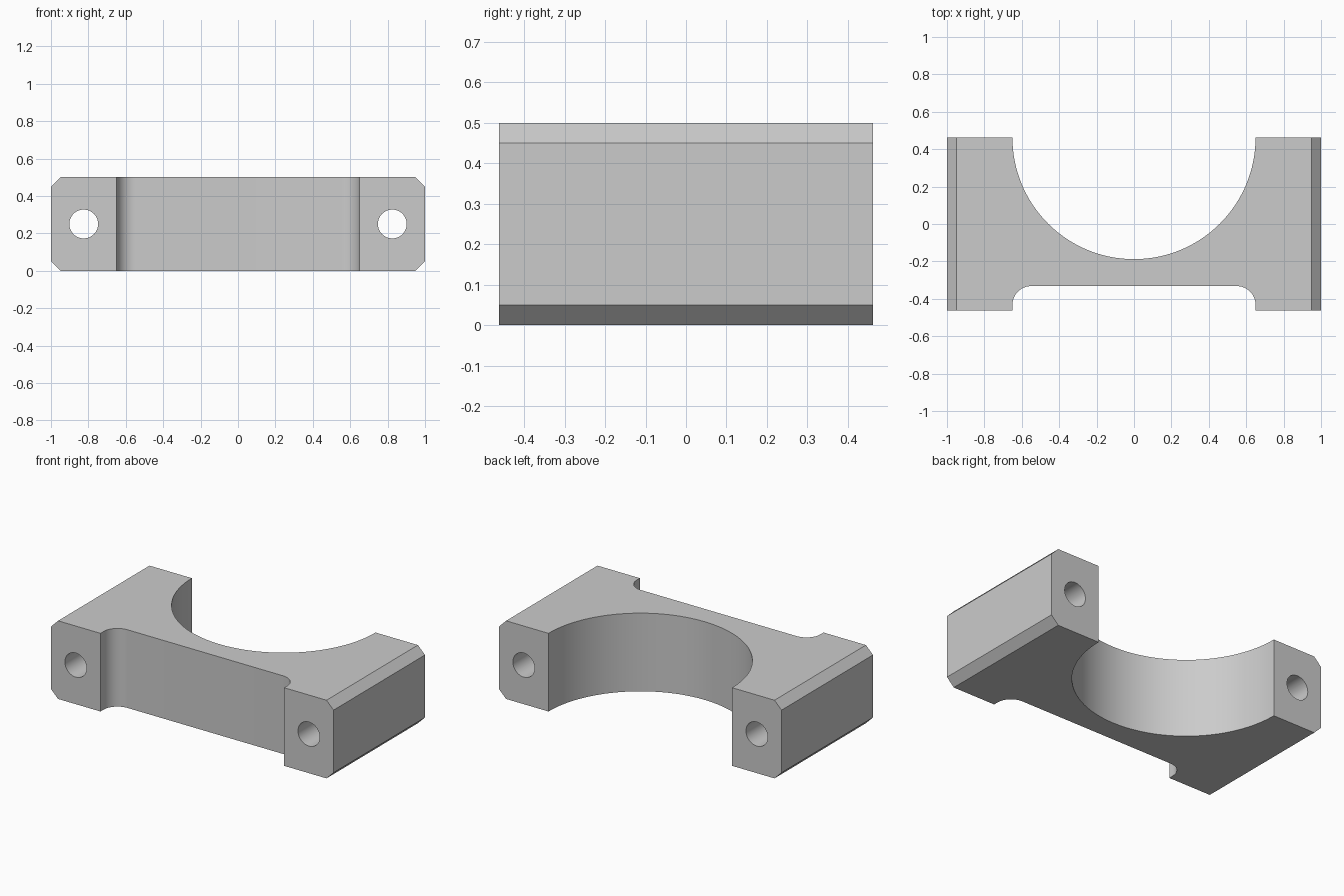
import bpy, bmesh
from math import cos, sin, pi, radians

default = bpy.data.objects.get("Cube")
if default:
    bpy.data.objects.remove(default, do_unlink=True)

HALF_Y, HEIGHT = 0.462, 0.5
SADDLE_R, FILLET_R, RECESS_Y = 0.65, 0.1, -0.332
HOLE_X, HOLE_R, CHAMFER = 0.825, 0.077, 0.05


def arc(cx, cy, r, start, end, steps):
    """Points along an arc, angles in degrees."""
    angles = [radians(start + (end - start) * i / steps) for i in range(steps + 1)]
    return [(cx + r * cos(a), cy + r * sin(a)) for a in angles]


# Plain grey metal
metal = bpy.data.materials.new("grey metal")
metal.use_nodes = True
grey = (0.6, 0.6, 0.6, 1)
metal.diffuse_color = grey
metal.node_tree.nodes["Principled BSDF"].inputs["Base Color"].default_value = grey

# Plan outline: half-round saddle at the back, filleted recess at the front
inner = SADDLE_R - FILLET_R
outline = [(1, -HALF_Y), (1, HALF_Y)]
outline += arc(0, HALF_Y, SADDLE_R, 0, -180, 64)
outline += [(-1, HALF_Y), (-1, -HALF_Y), (-SADDLE_R, -HALF_Y)]
outline += arc(-inner, RECESS_Y - FILLET_R, FILLET_R, 180, 90, 12)
outline += arc(inner, RECESS_Y - FILLET_R, FILLET_R, 90, 0, 12)
outline += [(SADDLE_R, -HALF_Y)]

bm = bmesh.new()
base = bm.faces.new([bm.verts.new((x, y, 0)) for x, y in outline])
top = bmesh.ops.extrude_face_region(bm, geom=[base])["geom"]
bmesh.ops.translate(bm, vec=(0, 0, HEIGHT),
                    verts=[v for v in top if isinstance(v, bmesh.types.BMVert)])
bmesh.ops.recalc_face_normals(bm, faces=bm.faces)

# Chamfer the long outer edges of both end blocks
outer = [e for e in bm.edges
         if all(abs(v.co.x) > 0.999 for v in e.verts)
         and abs(e.verts[0].co.z - e.verts[1].co.z) < 0.001]
bmesh.ops.bevel(bm, geom=outer, offset=CHAMFER, offset_type='OFFSET',
                segments=1, affect='EDGES')
mesh = bpy.data.meshes.new("clamp_half")
bm.to_mesh(mesh)
bm.free()
mesh.materials.append(metal)
clamp = bpy.data.objects.new("clamp_half", mesh)
bpy.context.collection.objects.link(clamp)

# Bolt holes running front to back through each end block
for side in (-1, 1):
    bpy.ops.mesh.primitive_cylinder_add(vertices=48, radius=HOLE_R, depth=2,
                                        location=(side * HOLE_X, 0, HEIGHT / 2),
                                        rotation=(pi / 2, 0, 0))
    cutter = bpy.context.object
    cutter.name = "bolt_hole_cutter"
    cutter.hide_render = True
    cutter.data.materials.append(metal)
    cut = clamp.modifiers.new("bolt_hole", 'BOOLEAN')
    cut.operation, cut.solver, cut.object = 'DIFFERENCE', 'EXACT', cutter
    bpy.ops.object.select_all(action='DESELECT')
    clamp.select_set(True)
    bpy.context.view_layer.objects.active = clamp
    bpy.ops.object.modifier_apply(modifier=cut.name)
    bpy.data.objects.remove(cutter, do_unlink=True)

bpy.ops.object.shade_smooth_by_angle(angle=radians(30))
